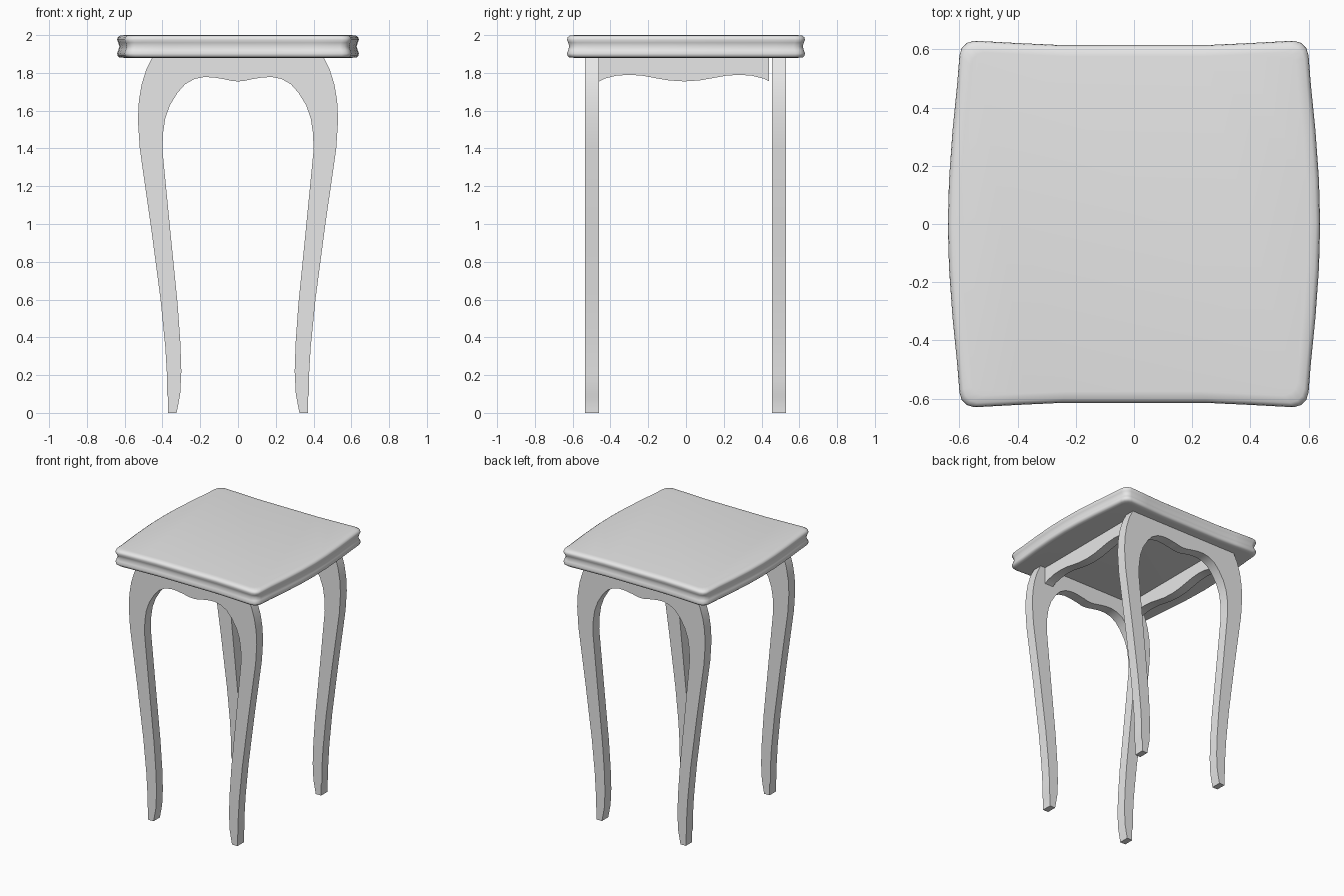
import bpy, bmesh, math

cube = bpy.data.objects.get("Cube")
if cube:
    bpy.data.objects.remove(cube, do_unlink=True)

grey = bpy.data.materials.new("light_grey")
grey.use_nodes = True
grey.diffuse_color = (0.8, 0.8, 0.8, 1)
grey.node_tree.nodes["Principled BSDF"].inputs["Base Color"].default_value = (0.8, 0.8, 0.8, 1)


def finish(name, bm, angle=35):
    """Turn a bmesh into a smooth-by-angle object."""
    bmesh.ops.recalc_face_normals(bm, faces=bm.faces)
    mesh = bpy.data.meshes.new(name)
    bm.to_mesh(mesh)
    bm.free()
    mesh.materials.append(grey)
    ob = bpy.data.objects.new(name, mesh)
    bpy.context.collection.objects.link(ob)
    bpy.ops.object.select_all(action='DESELECT')
    ob.select_set(True)
    bpy.context.view_layer.objects.active = ob
    bpy.ops.object.shade_smooth_by_angle(angle=math.radians(angle))
    return ob


def board(name, outline, depth):
    """Extrude a closed outline of 3D points along the depth vector."""
    bm = bmesh.new()
    face = bm.faces.new([bm.verts.new(p) for p in outline])
    new = bmesh.ops.extrude_face_region(bm, geom=[face], use_keep_orig=True)
    verts = [v for v in new["geom"] if isinstance(v, bmesh.types.BMVert)]
    bmesh.ops.translate(bm, verts=verts, vec=depth)
    return finish(name, bm)


# Leg frames: half outline (x, z) from the top edge, round the foot, to the arch centre
outer = [(0.45, 1.89), (0.455, 1.88), (0.485, 1.82), (0.51, 1.74), (0.525, 1.65),
         (0.53, 1.55), (0.52, 1.4), (0.46, 0.98), (0.41, 0.6), (0.385, 0.35),
         (0.376, 0.2), (0.376, 0.1), (0.37, 0.08), (0.37, 0)]
inner = [(0.325, 0), (0.306, 0.1), (0.3, 0.22), (0.305, 0.37), (0.32, 0.58),
         (0.36, 0.98), (0.4, 1.39), (0.397, 1.48), (0.385, 1.56), (0.36, 1.63),
         (0.32, 1.695), (0.28, 1.74), (0.23, 1.768), (0.18, 1.778), (0.13, 1.776),
         (0.07, 1.766), (0.03, 1.757)]
half = outer + inner
full = half + [(0, 1.755)] + [(-x, z) for x, z in reversed(half)]
for name, y in (("front_leg_frame", -0.535), ("back_leg_frame", 0.455)):
    board(name, [(x, y, z) for x, z in full], (0, 0.075, 0))

# Side aprons with a scalloped lower edge
wave = [(0.45, 1.755), (0.42, 1.77), (0.36, 1.785), (0.29, 1.79), (0.22, 1.785),
        (0.15, 1.772), (0.08, 1.76)]
lower = wave + [(0, 1.755)] + [(-y, z) for y, z in reversed(wave)]
edge = [(-0.45, 1.89), (0.45, 1.89)] + lower
for name, x in (("left_apron", 0.345), ("right_apron", -0.415)):
    board(name, [(x, y - 0.01, z) for y, z in edge], (0.07, 0, 0))

# Seat: quarter plan mirrored into a ring, then stacked along an edge profile
quarter = [(0.64, 0), (0.636, 0.15), (0.624, 0.32), (0.608, 0.48), (0.6, 0.58),
           (0.592, 0.605), (0.575, 0.622), (0.55, 0.63), (0.4, 0.622), (0.25, 0.615)]
top_half = quarter + [(-x, y) for x, y in reversed(quarter)]
plan = top_half + [(x, -y) for x, y in reversed(top_half[1:-1])]
profile = [(0.035, 1.88), (0.012, 1.882), (0.003, 1.89), (0, 1.903), (0.006, 1.92),
           (0.012, 1.94), (0.006, 1.96), (0, 1.975), (0.003, 1.988),
           (0.015, 1.997), (0.04, 2.0)]
bm = bmesh.new()
rings = []
for inset, z in profile:
    s = 1 - inset / 0.63
    rings.append([bm.verts.new((x * s, y * s, z)) for x, y in plan])
n = len(plan)
for low, high in zip(rings, rings[1:]):
    for i in range(n):
        j = (i + 1) % n
        bm.faces.new((low[i], low[j], high[j], high[i]))
bm.faces.new(rings[0])
bm.faces.new(rings[-1])
finish("seat", bm, 50)
